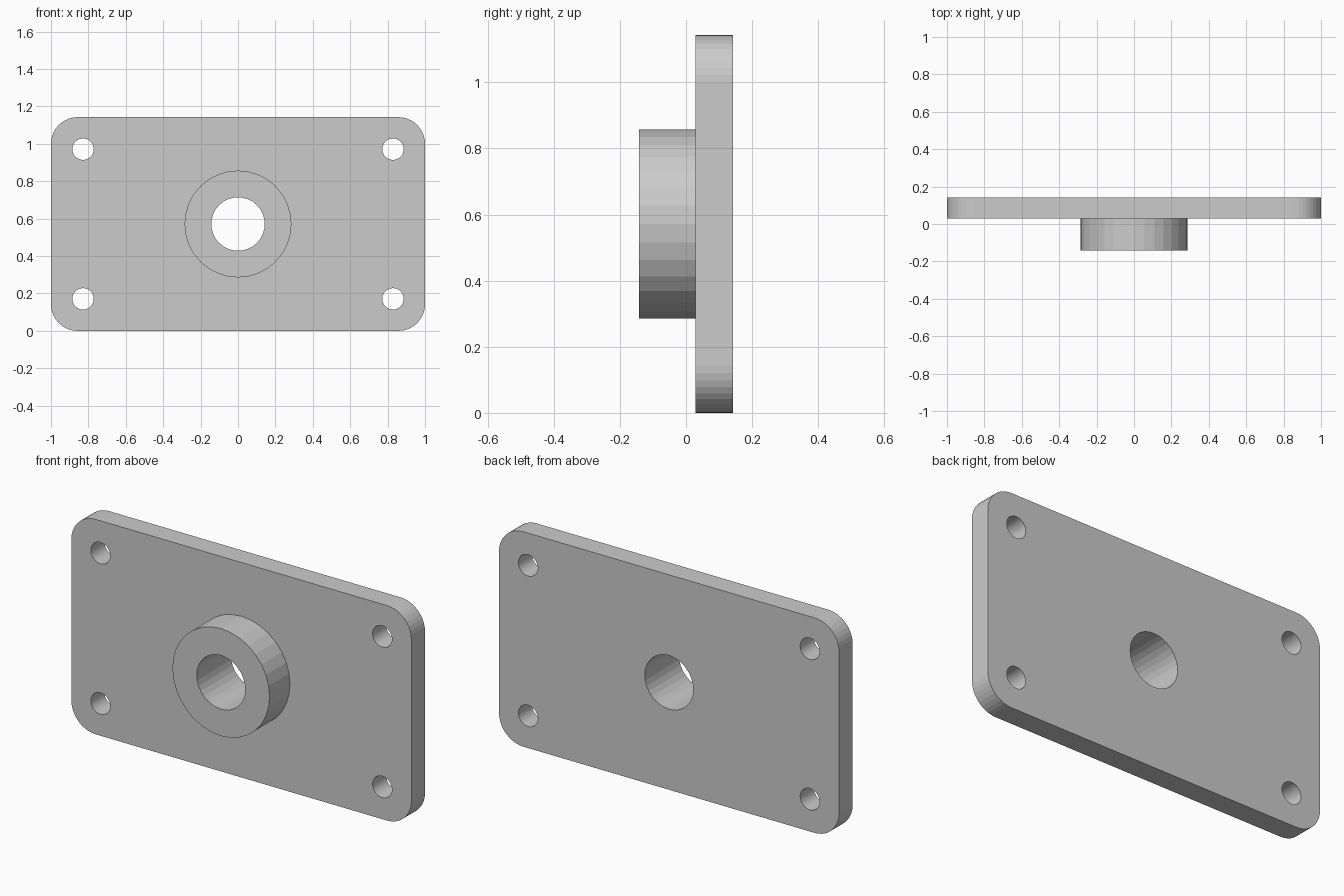
import bpy, bmesh, math
from mathutils import Matrix

if "Cube" in bpy.data.objects:
    bpy.data.objects.remove(bpy.data.objects["Cube"])

U = 1 / 70                      # design unit: plate is 140 x 80 x 8
CZ = 40 * U                     # height of the plate centre
FRONT, FACE, BACK = -10 * U, 2 * U, 10 * U

grey = bpy.data.materials.new("light grey")
grey.diffuse_color = (0.6, 0.6, 0.6, 1)
grey.use_nodes = True
grey.node_tree.nodes["Principled BSDF"].inputs["Base Color"].default_value = grey.diffuse_color


def prism(name, outline, y0, y1):
    """Solid with an x-z outline, running from y0 to y1."""
    bm = bmesh.new()
    face = bm.faces.new([bm.verts.new((x, y0, z)) for x, z in outline])
    ext = bmesh.ops.extrude_face_region(bm, geom=[face], use_keep_orig=True)
    verts = [g for g in ext["geom"] if isinstance(g, bmesh.types.BMVert)]
    bmesh.ops.translate(bm, verts=verts, vec=(0, y1 - y0, 0))
    bmesh.ops.recalc_face_normals(bm, faces=bm.faces)
    mesh = bpy.data.meshes.new(name)
    bm.to_mesh(mesh)
    bm.free()
    mesh.materials.append(grey)
    ob = bpy.data.objects.new(name, mesh)
    bpy.context.collection.objects.link(ob)
    return ob


def circle(cx, cz, r, n=32):
    return [(cx + r * math.cos(2 * math.pi * i / n),
             cz + r * math.sin(2 * math.pi * i / n)) for i in range(n)]


def rounded_rectangle(hx, hz, r, steps=10):
    pts = []
    for k, (sx, sz) in enumerate([(1, 1), (-1, 1), (-1, -1), (1, -1)]):
        for i in range(steps + 1):
            a = (k + i / steps) * math.pi / 2
            pts.append((sx * (hx - r) + r * math.cos(a),
                        CZ + sz * (hz - r) + r * math.sin(a)))
    return pts


def combine(target, tool, operation):
    mod = target.modifiers.new(tool.name, "BOOLEAN")
    mod.operation = operation
    mod.solver = "EXACT"
    mod.object = tool
    tool.hide_render = True
    tool.hide_viewport = True


# Plate with rounded corners
plate = prism("mounting_plate", rounded_rectangle(70 * U, 40 * U, 10 * U), FACE, BACK)

# Raised round boss, rooted inside the plate so the union is clean
combine(plate, prism("boss", circle(0, CZ, 20 * U), FRONT, 6 * U), "UNION")

# Central bore through boss and plate
combine(plate, prism("bore_cutter", circle(0, CZ, 10 * U), -0.3, 0.3), "DIFFERENCE")

# Four corner bolt holes
for sx in (-1, 1):
    for sz in (-1, 1):
        hole = circle(sx * 58 * U, CZ + sz * 28 * U, 4 * U)
        combine(plate, prism("bolt_hole_cutter", hole, -0.3, 0.3), "DIFFERENCE")
